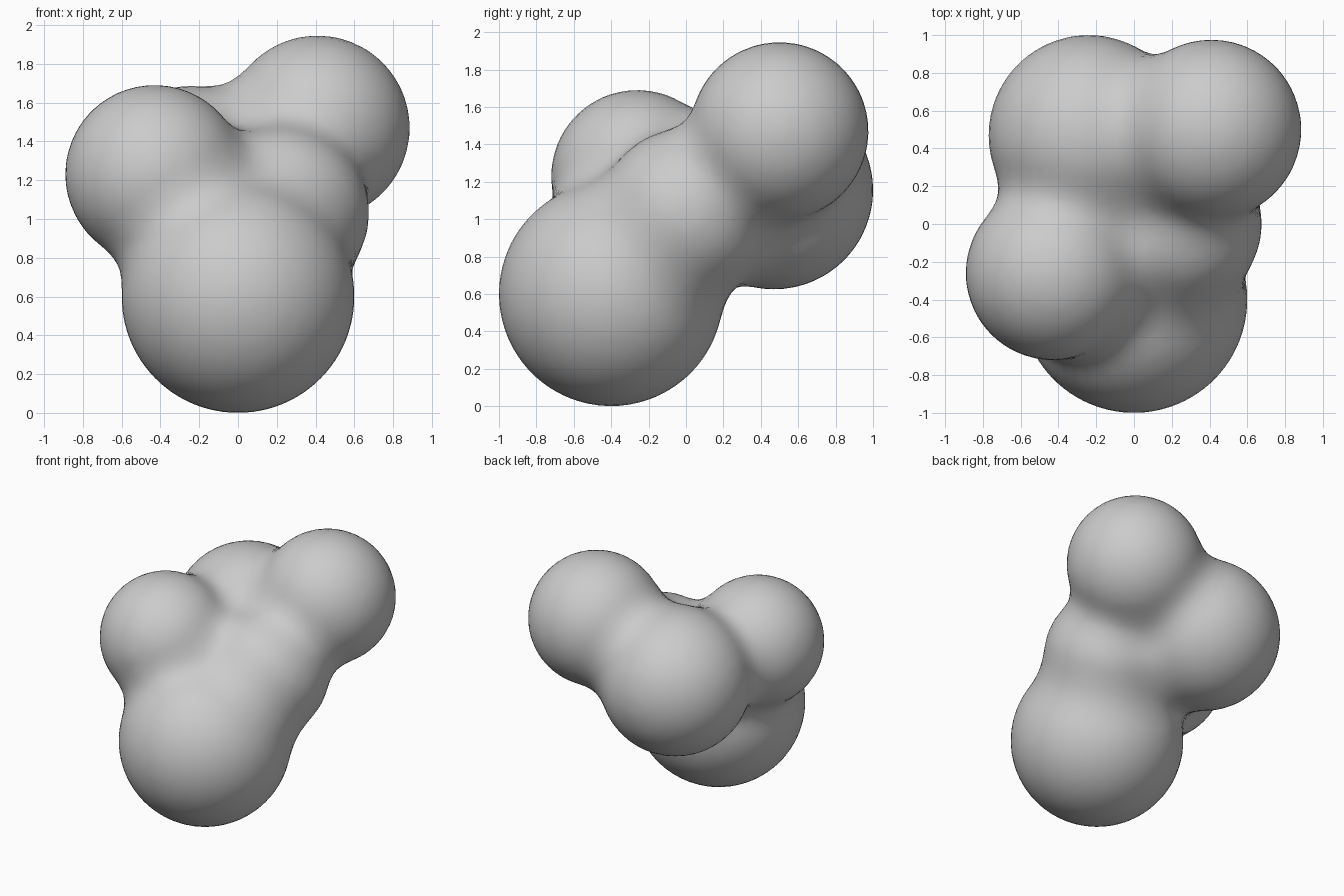
import bpy, bmesh
from mathutils import Vector, Matrix

if "Cube" in bpy.data.objects:
    bpy.data.objects.remove(bpy.data.objects["Cube"])

# Fused blobs: centre and radius
BALLS = [
    (Vector((0.0, -0.40, 0.60)), 0.60),     # large front foot
    (Vector((0.22, 0.0, 1.03)), 0.455),     # middle
    (Vector((-0.43, -0.26, 1.23)), 0.46),   # left
    (Vector((-0.24, 0.47, 1.155)), 0.53),   # back
    (Vector((0.41, 0.50, 1.47)), 0.475),    # upper right
]
BLEND = 0.19


def field(p):
    """Smoothly blended signed distance to all balls."""
    d = 10.0
    for c, r in BALLS:
        e = (p - c).length - r
        h = max(BLEND - abs(d - e), 0.0) / BLEND
        d = min(d, e) - h * h * BLEND / 4
    return d


def gradient(p, s=0.002):
    axes = (Vector((s, 0, 0)), Vector((0, s, 0)), Vector((0, 0, s)))
    return Vector([(field(p + a) - field(p - a)) / (2 * s) for a in axes])


# Overlapping spheres joined into one skin
bm = bmesh.new()
for c, r in BALLS:
    bmesh.ops.create_icosphere(bm, subdivisions=4, radius=r, matrix=Matrix.Translation(c))
mesh = bpy.data.meshes.new("blob_cluster")
bm.to_mesh(mesh)
bm.free()
body = bpy.data.objects.new("blob_cluster", mesh)
bpy.context.collection.objects.link(body)
bpy.context.view_layer.objects.active = body
body.select_set(True)

remesh = body.modifiers.new("skin", 'REMESH')
remesh.mode = 'VOXEL'
remesh.voxel_size = 0.055
relax = body.modifiers.new("relax", 'SMOOTH')
relax.factor = 0.5
relax.iterations = 4
for name in ("skin", "relax"):
    bpy.ops.object.modifier_apply(modifier=name)

# Pull the skin onto the blended surface, giving soft creases between blobs
for v in body.data.vertices:
    p = v.co.copy()
    for _ in range(5):
        g = gradient(p)
        p -= g * (field(p) / max(g.length_squared, 0.2))
    v.co = p

bpy.ops.object.shade_smooth()
